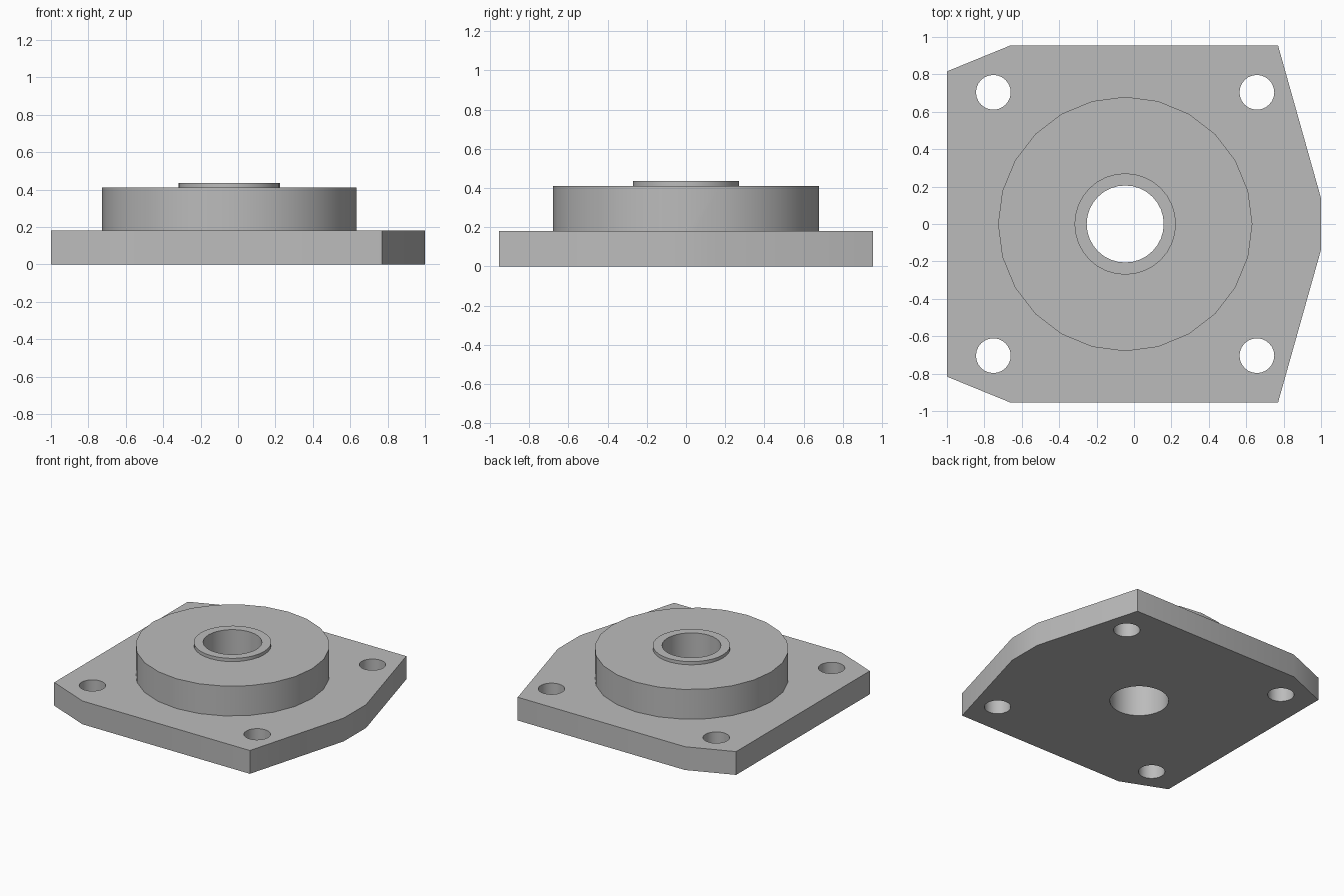
import bpy
import bmesh
import math

cube = bpy.data.objects.get("Cube")
if cube:
    bpy.data.objects.remove(cube, do_unlink=True)

grey = bpy.data.materials.new("plain grey")
grey.use_nodes = True
grey.diffuse_color = (0.5, 0.5, 0.5, 1)
grey.node_tree.nodes["Principled BSDF"].inputs["Base Color"].default_value = (0.5, 0.5, 0.5, 1)

CENTRE_X = -0.047
PLATE_TOP, HUB_TOP, RIM_TOP = 0.18, 0.41, 0.435


def prism(name, outline, z0, z1):
    """Extrude a closed outline from z0 to z1."""
    bm = bmesh.new()
    base = bm.faces.new([bm.verts.new((x, y, z0)) for x, y in outline])
    grown = bmesh.ops.extrude_face_region(bm, geom=[base], use_keep_orig=True)
    top = [v for v in grown["geom"] if isinstance(v, bmesh.types.BMVert)]
    bmesh.ops.translate(bm, verts=top, vec=(0, 0, z1 - z0))
    bmesh.ops.recalc_face_normals(bm, faces=bm.faces)
    mesh = bpy.data.meshes.new(name)
    bm.to_mesh(mesh)
    bm.free()
    mesh.materials.append(grey)
    obj = bpy.data.objects.new(name, mesh)
    bpy.context.collection.objects.link(obj)
    return obj


def circle(x, y, radius, sides):
    angles = [2 * math.pi * i / sides for i in range(sides)]
    return [(x + radius * math.cos(a), y + radius * math.sin(a)) for a in angles]


def combine(target, tool, operation):
    """Apply a boolean and discard the tool."""
    mod = target.modifiers.new("cut", "BOOLEAN")
    mod.operation = operation
    mod.solver = "EXACT"
    mod.object = tool
    bpy.context.view_layer.objects.active = target
    bpy.ops.object.modifier_apply(modifier=mod.name)
    bpy.data.objects.remove(tool, do_unlink=True)


# Mounting plate with chamfered corners, mirrored front to back
half = [(-1, 0.816), (-0.66, 0.955), (0.77, 0.955), (1, 0.137)]
flange = prism("mounting_flange", half + [(x, -y) for x, y in reversed(half)], 0, PLATE_TOP)

# Round hub and its raised rim
combine(flange, prism("hub", circle(CENTRE_X, 0, 0.68, 24), 0.1, HUB_TOP), "UNION")
combine(flange, prism("rim", circle(CENTRE_X, 0, 0.271, 32), 0.3, RIM_TOP), "UNION")

# Central bore and four bolt holes
combine(flange, prism("bore", circle(CENTRE_X, 0, 0.206, 32), -0.1, 0.6), "DIFFERENCE")
for x in (-0.752, 0.657):
    for y in (-0.704, 0.704):
        combine(flange, prism("bolt_hole", circle(x, y, 0.093, 24), -0.1, 0.6), "DIFFERENCE")

# Smooth the round walls, keep the edges crisp
bpy.ops.object.select_all(action="DESELECT")
flange.select_set(True)
bpy.context.view_layer.objects.active = flange
bpy.ops.object.shade_smooth_by_angle(angle=math.radians(30))
for poly in flange.data.polygons:
    if abs(poly.normal.z) > 0.9:
        poly.use_smooth = False
